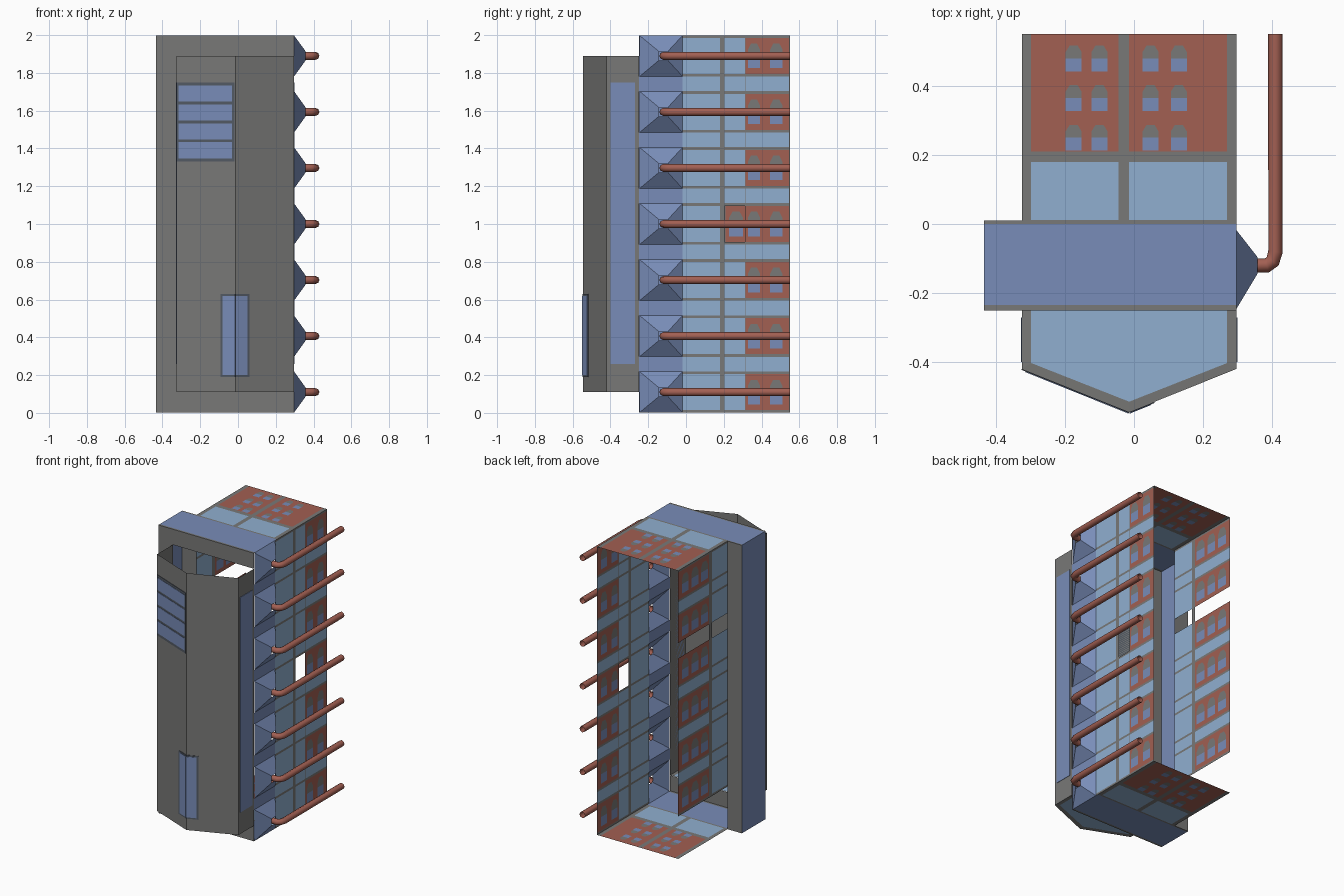
import bpy, bmesh, math
from mathutils import Vector

if "Cube" in bpy.data.objects:
    bpy.data.objects.remove(bpy.data.objects["Cube"])


def material(name, rgb):
    m = bpy.data.materials.new(name)
    m.diffuse_color = (*rgb, 1)
    m.use_nodes = True
    m.node_tree.nodes["Principled BSDF"].inputs["Base Color"].default_value = m.diffuse_color
    return m


MATS = [material("wall grey", (0.19, 0.19, 0.185)),
        material("slate blue", (0.19, 0.265, 0.48)),
        material("sky blue", (0.28, 0.43, 0.63)),
        material("brick red", (0.36, 0.115, 0.085)),
        material("frame grey", (0.085, 0.10, 0.125))]
GREY, BLUE, SKY, RED, FRAME = range(5)


def build(name, faces):
    """Make an object from (points, material index) faces, welding shared corners."""
    bm = bmesh.new()
    for pts, mi in faces:
        f = bm.faces.new([bm.verts.new(p) for p in pts])
        f.material_index = mi
    bmesh.ops.remove_doubles(bm, verts=bm.verts, dist=0.0002)
    bmesh.ops.recalc_face_normals(bm, faces=bm.faces)
    me = bpy.data.meshes.new(name)
    bm.to_mesh(me)
    bm.free()
    for m in MATS:
        me.materials.append(m)
    ob = bpy.data.objects.new(name, me)
    bpy.context.collection.objects.link(ob)
    return ob


def sheet(name, place, us, vs, rule):
    """Flat grid; rule(column, row) gives the colour, or None for an opening."""
    faces = []
    for i in range(len(us) - 1):
        for j in range(len(vs) - 1):
            mi = rule(i, j)
            if mi is not None:
                c = [(us[i], vs[j]), (us[i + 1], vs[j]),
                     (us[i + 1], vs[j + 1]), (us[i], vs[j + 1])]
                faces.append(([place(u, v, 0) for u, v in c], mi))
    return build(name, faces)


def windows(name, place, centres, w, h):
    """Small arched windows, shown on both sides of a sheet."""
    faces = []
    for u, v in centres:
        for d in (-0.002, 0.002):
            low = [(-.5, -.5), (.5, -.5), (.5, 0), (-.5, 0)]
            top = [(-.5, 0), (.5, 0), (.5, .25), (.25, .5), (-.25, .5), (-.5, .25)]
            for pts, mi in ((low, BLUE), (top, GREY)):
                faces.append(([place(u + a * w, v + b * h, d) for a, b in pts], mi))
    return build(name, faces)


def plate(name, p, q, t0, t1, z0, z1, mi, thick):
    """Thin box on the upright facet running from p to q."""
    p, q = Vector(p), Vector(q)
    d = (q - p).normalized()
    n = Vector((d.y, -d.x)) * thick
    a, b = p.lerp(q, t0), p.lerp(q, t1)
    ring = [a, b, b + n, a + n]
    lo = [(r.x, r.y, z0) for r in ring]
    hi = [(r.x, r.y, z1) for r in ring]
    faces = [(lo, mi), (hi, mi)]
    for k in range(4):
        m = (k + 1) % 4
        faces.append(([lo[k], lo[m], hi[m], hi[k]], mi))
    return build(name, faces)


L, R, OUT = -0.325, 0.297, -0.435      # body left, right, overhang left
FRONT, BACK = -0.25, 0.55
Z0, Z1 = 0.002, 1.998
floors = [0.11 + 0.2967 * i for i in range(7)]

# row breaks: tall row, joint, short row, joint ...
zs = [Z0]
for i, c in enumerate(floors):
    zs += [c - 0.095, c + 0.095]
    if i < 6:
        zs += [c + 0.11, c + 0.187]
zs.append(Z1)


def tall(j): return j % 4 == 1
def short(j): return j % 4 == 3


# top and bottom sheets
for name, z in (("roof", Z1), ("base", Z0)):
    def place(u, v, d, z=z): return (u, v, z + d)

    def rule(i, j):
        if i in (1, 3):
            return {1: SKY, 3: RED}.get(j, GREY)
        return GREY
    sheet(name, place, [L, -0.298, -0.045, -0.015, 0.27, R],
          [0.01, 0.012, 0.18, 0.21, BACK], rule)
    sheet(name + "_front_strip", place, [OUT, R], [FRONT, -0.235, 0, 0.01],
          lambda i, j: BLUE if j == 1 else GREY)
    windows(name + "_windows", place,
            [(x, y) for x in (-0.175, -0.1, 0.048, 0.13) for y in (0.25, 0.365, 0.48)],
            0.046, 0.075)


# right wall, with one open window
def right(u, v, d): return (R + d, u, v)


def right_rule(i, j):
    if i == 2 and j == 13:
        return None
    if i in (0, 2, 4) and (tall(j) or short(j)):
        return RED if i == 4 and tall(j) else SKY
    return GREY


sheet("right_wall", right, [-0.018, 0.18, 0.205, 0.312, 0.316, 0.545, BACK], zs, right_rule)
windows("right_wall_windows", right,
        [(y, c) for y in (0.36, 0.478) for c in floors], 0.066, 0.13)


# left wall, missing one band and its lowest rows
def left(u, v, d): return (L + d, u, v)


def left_rule(i, j):
    if j < 4 or (j in (18, 19, 20) and i != 1):
        return None
    if i != 1 and (tall(j) or short(j)):
        return RED if i == 2 and tall(j) else SKY
    return GREY


sheet("left_wall", left, [0.01, 0.18, 0.21, BACK], zs, left_rule)
windows("left_wall_windows", left,
        [(y, c) for y in (0.265, 0.37, 0.475) for c in floors[1:]], 0.075, 0.13)

# left overhang: side and back return
sheet("overhang_side", lambda u, v, d: (OUT, u, v), [FRONT, 0.01], [Z0, Z1], lambda i, j: BLUE)
sheet("overhang_back", lambda u, v, d: (u, 0.01, v), [OUT, L], [Z0, Z1], lambda i, j: GREY)

# front frame around the bay opening
sheet("front_frame", lambda u, v, d: (u, FRONT, v), [OUT, L, R], [Z0, 0.11, 1.89, Z1],
      lambda i, j: None if (i, j) == (1, 1) else GREY)

# pointed bay, open at the top
MID = (L + R) / 2
outer = [(L, FRONT), (L, -0.42), (MID, -0.545), (R, -0.42), (R, FRONT)]
inner = [(-0.298, FRONT), (-0.298, -0.403), (MID, -0.515), (0.27, -0.403), (0.27, FRONT)]
bay = []
for k in range(4):
    (ax, ay), (bx, by) = outer[k], outer[k + 1]
    bay.append(([(ax, ay, .11), (bx, by, .11), (bx, by, 1.89), (ax, ay, 1.89)], GREY))
    bay.append(([(*outer[k], .11), (*outer[k + 1], .11),
                 (*inner[k + 1], .112), (*inner[k], .112)], GREY))
bay.append(([(*p, .112) for p in inner], SKY))
build("front_bay", bay)

# bay windows
A, B, C = outer[1], outer[2], outer[3]
plate("upper_window_frame", A, B, 0.0, 0.985, 1.33, 1.75, FRAME, 0.003)
for k in range(4):
    z = 1.348 + 0.1 * k
    plate("upper_window_pane", A, B, 0.04, 0.95, z, z + 0.085, BLUE, 0.005)
for p, q, t0, t1, e0, e1 in ((A, B, 0.75, 1, 0.785, 1), (B, C, 0, 0.235, 0, 0.2)):
    plate("lower_window_frame", p, q, t0, t1, 0.19, 0.63, FRAME, 0.003)
    plate("lower_window_pane", p, q, e0, e1, 0.2, 0.62, BLUE, 0.005)
plate("bay_right_panel", C, outer[4], 0.12, 0.88, 0.26, 1.75, BLUE, 0.003)
plate("bay_left_panel", outer[0], A, 0.12, 0.88, 0.26, 1.75, BLUE, 0.003)

# hollow funnels on the right side, with wall strips between
FY, HALF, TIP, TIPX = -0.132, 0.109, 0.024, 0.358
funnels = []
for i, c in enumerate(floors):
    sq = [(-1, -1), (1, -1), (1, 1), (-1, 1)]
    big = [(R, FY + a * 0.114, min(max(c + b * HALF, Z0), Z1)) for a, b in sq]
    tip = [(TIPX, -0.12 + a * TIP, c + b * TIP) for a, b in sq]
    for k in range(4):
        m = (k + 1) % 4
        funnels.append(([big[k], big[m], tip[m], tip[k]], BLUE))
    if i < 6:
        a, b = c + HALF, floors[i + 1] - HALF
        funnels.append(([(R, FRONT, a), (R, -0.018, a), (R, -0.018, b), (R, FRONT, b)], BLUE))
build("funnels", funnels)

# bent pipes running to the back
path = [(0.35, -0.12), (0.385, -0.12), (0.402, -0.108), (0.41, -0.08), (0.41, BACK)]
for c in floors:
    cu = bpy.data.curves.new("pipe", "CURVE")
    cu.dimensions = "3D"
    cu.bevel_depth = 0.021
    cu.bevel_resolution = 2
    sp = cu.splines.new("POLY")
    sp.points.add(len(path) - 1)
    for pt, (x, y) in zip(sp.points, path):
        pt.co = (x, y, c, 1)
    cu.materials.append(MATS[RED])
    ob = bpy.data.objects.new("pipe", cu)
    bpy.context.collection.objects.link(ob)
    bpy.ops.object.select_all(action="DESELECT")
    ob.select_set(True)
    bpy.context.view_layer.objects.active = ob
    bpy.ops.object.convert(target="MESH")
    bpy.ops.object.shade_smooth_by_angle(angle=math.radians(50))
